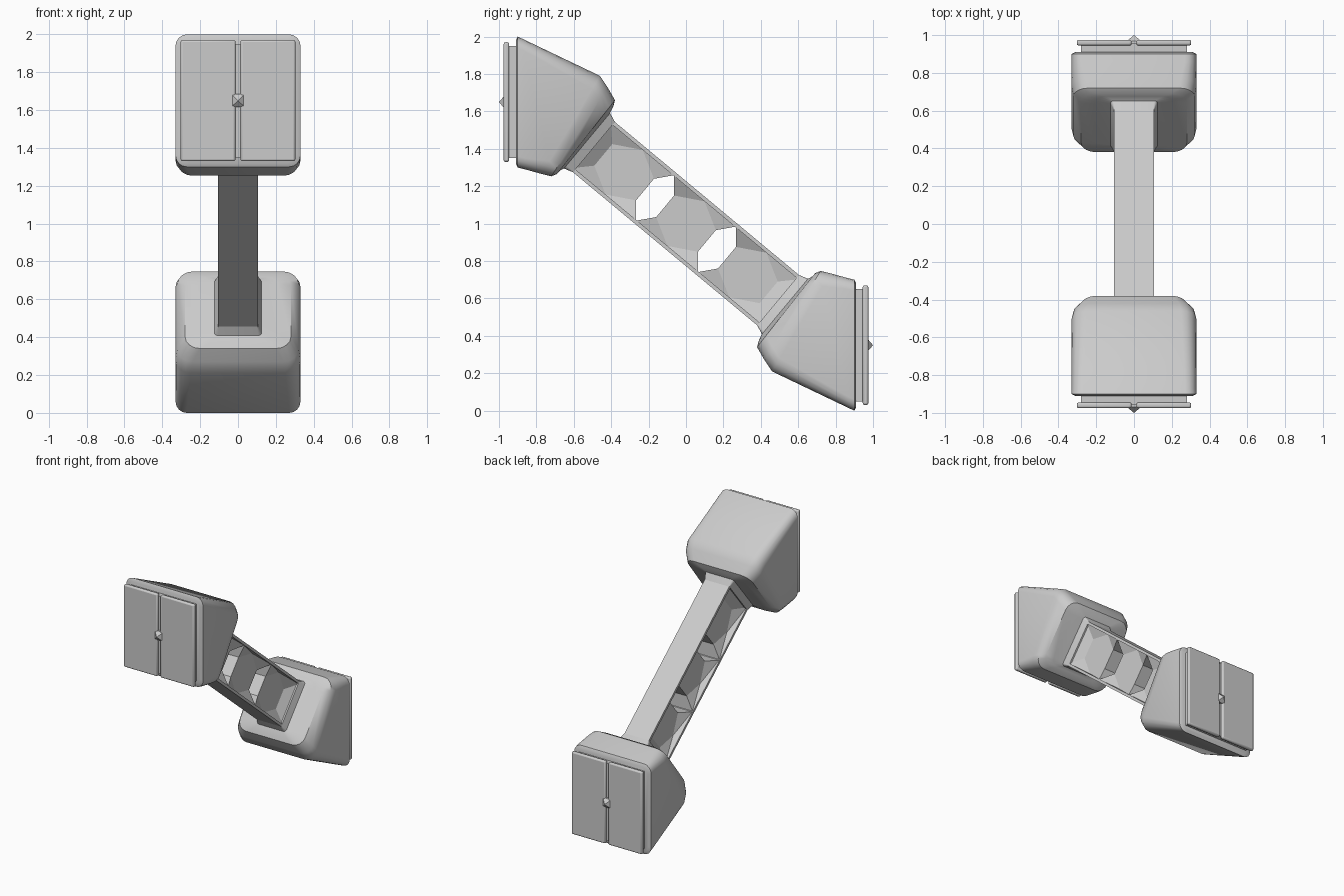
import bpy, bmesh, math
from mathutils import Vector

if "Cube" in bpy.data.objects:
    bpy.data.objects.remove(bpy.data.objects["Cube"])

DIR = Vector((0, 0.77, -0.64)).normalized()    # along the beam, downwards to the back
UP = Vector((0, 0.64, 0.77)).normalized()      # across the beam
MID = Vector((0, 0, 1))


def beam(u, v, x=0.0):
    return MID + DIR * u + UP * v + Vector((x, 0, 0))


def flip(p, s):
    """s = -1 turns a point half a turn about the beam centre."""
    return Vector((p.x, s * p.y, 1 + s * (p.z - 1)))


def finish(name, bm, bevel=0, smooth=True):
    bmesh.ops.remove_doubles(bm, verts=bm.verts, dist=0.0005)
    bmesh.ops.recalc_face_normals(bm, faces=bm.faces)
    me = bpy.data.meshes.new(name)
    bm.to_mesh(me)
    bm.free()
    ob = bpy.data.objects.new(name, me)
    bpy.context.collection.objects.link(ob)
    if bevel:
        m = ob.modifiers.new("bevel", 'BEVEL')
        m.width, m.segments = bevel, 2
    if smooth:
        bpy.ops.object.select_all(action='DESELECT')
        ob.select_set(True)
        bpy.context.view_layer.objects.active = ob
        bpy.ops.object.shade_smooth_by_angle(angle=math.radians(35))
    return ob


def section(a, b, hx, r, n=4):
    """Rounded rectangle spanning a..b in the yz plane and +-hx in x."""
    a, b = Vector((0, *a)), Vector((0, *b))
    m, half = (a + b) / 2, (b - a).length / 2
    d = (b - a).normalized()
    pts = []
    for k, (sx, sv) in enumerate(((1, 1), (-1, 1), (-1, -1), (1, -1))):
        for i in range(n + 1):
            t = math.pi / 2 * (k + i / n)
            pts.append(m + Vector((sx * (hx - r) + r * math.cos(t), 0, 0))
                       + d * (sv * (half - r) + r * math.sin(t)))
    return pts


def box(name, lo, hi, s, bevel=0):
    bm = bmesh.new()
    bmesh.ops.create_cube(bm, size=1)
    lo, hi = Vector(lo), Vector(hi)
    for v in bm.verts:
        v.co = flip((lo + hi) / 2 + v.co * (hi - lo), s)
    return finish(name, bm, bevel)


def yz(u, v):
    p = beam(u, v)
    return (p.y, p.z)


# Heads with doors, one at each end
SECTIONS = [
    ((0.91, 0.02), (0.91, 0.68), 0.31, 0.05),
    ((0.90, 0.0), (0.90, 0.70), 0.33, 0.06),
    ((0.87, 0.014), (0.86, 0.71), 0.33, 0.06),
    ((0.46, 0.21), (0.77, 0.735), 0.33, 0.08),
    ((0.42, 0.27), (0.72, 0.747), 0.32, 0.08),
    ((0.38, 0.34), (0.69, 0.735), 0.28, 0.08),
    (yz(0.70, -0.235), yz(0.70, 0.215), 0.21, 0.06),
    (yz(0.69, -0.195), yz(0.69, 0.19), 0.125, 0.02),
    (yz(0.64, -0.175), yz(0.64, 0.175), 0.105, 0.004),
]
for s, tag in ((1, "rear"), (-1, "front")):
    bm = bmesh.new()
    rings = [[bm.verts.new(flip(p, s)) for p in section(*sec)] for sec in SECTIONS]
    n = len(rings[0])
    for r0, r1 in zip(rings, rings[1:]):
        for i in range(n):
            bm.faces.new((r0[i], r0[(i + 1) % n], r1[(i + 1) % n], r1[i]))
    bm.faces.new(rings[0])
    bm.faces.new(rings[-1])
    finish(tag + "_head", bm)
    box(tag + "_door_backing", (-0.28, 0.89, 0.05), (0.28, 0.955, 0.65), s)
    for side in (-1, 1):
        xs = sorted((side * 0.013, side * 0.303))
        box(tag + "_door_panel", (xs[0], 0.945, 0.03), (xs[1], 0.975, 0.67), s, 0.01)
    # door knob: a block ending in a shallow pyramid
    bm = bmesh.new()
    k = [bm.verts.new(flip(Vector((x, y, z)), s)) for y in (0.95, 0.97)
         for x, z in ((-.036, .315), (.036, .315), (.036, .385), (-.036, .385))]
    tip = bm.verts.new(flip(Vector((0, 1.0, 0.35)), s))
    bm.faces.new(k[:4])
    for i in range(4):
        j = (i + 1) % 4
        bm.faces.new((k[i], k[j], k[j + 4], k[i + 4]))
        bm.faces.new((k[i + 4], k[j + 4], tip))
    finish(tag + "_door_knob", bm, 0, False)

# Beam flanges
for s, tag in ((1, "upper"), (-1, "lower")):
    bm = bmesh.new()
    bmesh.ops.create_cube(bm, size=1)
    for v in bm.verts:
        v.co = beam(v.co.x * 1.30, s * 0.165 + v.co.y * 0.02, v.co.z * 0.21)
    finish(tag + "_beam_flange", bm, 0, False)

# Web: sunken hexagons, sloped gussets to the flanges, open gaps between
bm = bmesh.new()
P, W, PT, D, FX, FV = 0.43, 0.145, 0.155, 0.05, 0.103, 0.158


def face(*pts):
    bm.faces.new([bm.verts.new(beam(*p)) for p in pts])


for c in (-P, 0, P):
    hexa = [(c, PT), (c + W, .075), (c + W, -.075), (c, -PT), (c - W, -.075), (c - W, .075)]
    for sx in (-1, 1):
        face(*[(u, v, sx * D) for u, v in hexa])
        for e in (-1, 1):
            outer = c + e * (P / 2 if abs(c + e * P) <= P else 0.225)
            for f in (-1, 1):
                top, cor = (c, f * PT, sx * D), (c + e * W, f * .075, sx * D)
                fl = (outer, f * FV, sx * FX)
                face(top, cor, fl)
                face(top, fl, (c, f * FV, sx * FX))
            if abs(c + e * P) > P:          # scoop running out into the head
                face((c + e * W, .075, sx * D), (c + e * W, -.075, sx * D),
                     (outer, -FV, sx * FX), (outer, FV, sx * FX))
    # walls through the thickness at each open gap
    for e in (-1, 1):
        if abs(c + e * P) <= P:
            rim = [(c + e * P / 2, -FV, FX), (c + e * W, -.075, D),
                   (c + e * W, .075, D), (c + e * P / 2, FV, FX)]
            for (u0, v0, x0), (u1, v1, x1) in zip(rim, rim[1:]):
                face((u0, v0, x0), (u1, v1, x1), (u1, v1, -x1), (u0, v0, -x0))
finish("beam_web", bm, 0, False)
